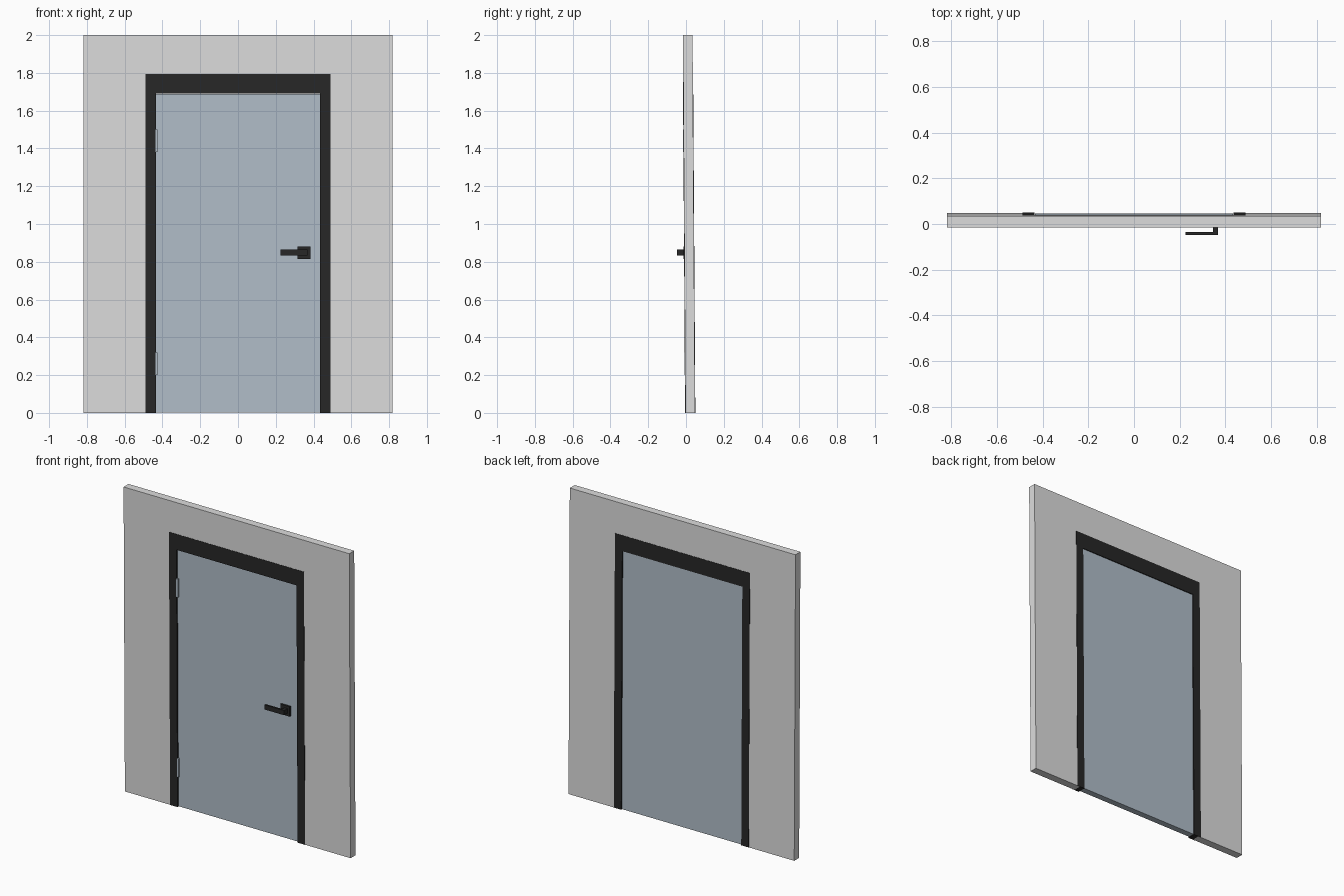
import bpy
import bmesh

if "Cube" in bpy.data.objects:
    bpy.data.objects.remove(bpy.data.objects["Cube"])

LEAN = -0.0066  # the whole panel leans slightly forward per unit of height


def material(name, rgb):
    m = bpy.data.materials.new(name)
    m.diffuse_color = (*rgb, 1)
    m.use_nodes = True
    m.node_tree.nodes["Principled BSDF"].inputs["Base Color"].default_value = m.diffuse_color
    return m


WALL = material("wall grey", (0.72, 0.72, 0.72))
DOOR = material("door blue grey", (0.44, 0.515, 0.585))
BLACK = material("black", (0.02, 0.02, 0.02))


def prism(name, outline, y0, y1, mat):
    """Extrude an x/z outline from y0 to y1, then apply the lean."""
    bm = bmesh.new()
    face = bm.faces.new([bm.verts.new((x, y0, z)) for x, z in outline])
    ext = bmesh.ops.extrude_face_region(bm, geom=[face])
    for v in ext["geom"]:
        if isinstance(v, bmesh.types.BMVert):
            v.co.y = y1
    for v in bm.verts:
        v.co.y += LEAN * v.co.z
    bmesh.ops.recalc_face_normals(bm, faces=bm.faces)
    mesh = bpy.data.meshes.new(name)
    bm.to_mesh(mesh)
    bm.free()
    mesh.materials.append(mat)
    obj = bpy.data.objects.new(name, mesh)
    bpy.context.collection.objects.link(obj)
    return obj


def box(name, x0, x1, y0, y1, z0, z1, mat):
    return prism(name, [(x0, z0), (x1, z0), (x1, z1), (x0, z1)], y0, y1, mat)


def arch(w_out, h_out, w_in, h_in):
    """Upside-down U outline around a doorway."""
    return [(-w_out, 0), (-w_out, h_out), (w_out, h_out), (w_out, 0),
            (w_in, 0), (w_in, h_in), (-w_in, h_in), (-w_in, 0)]


# Wall with doorway, frame and door leaf
prism("wall", arch(0.818, 2.0, 0.47, 1.77), -0.003, 0.048, WALL)
prism("door_frame", arch(0.489, 1.793, 0.435, 1.69), -0.0045, 0.0495, BLACK)
box("door_leaf", -0.434, 0.434, 0.004, 0.045, 0.003, 1.689, DOOR)

# Hinges on the left edge
for i, z in enumerate((0.2, 1.38)):
    box(f"hinge_{i + 1}", -0.438, -0.425, -0.006, 0.006, z, z + 0.12, DOOR)

# Handle: backplate, stem and lever
box("handle_plate", 0.316, 0.384, -0.008, 0.006, 0.815, 0.88, BLACK)
box("handle_stem", 0.345, 0.367, -0.036, 0.0, 0.833, 0.864, BLACK)
box("handle_lever", 0.226, 0.367, -0.042, -0.030, 0.833, 0.864, BLACK)
